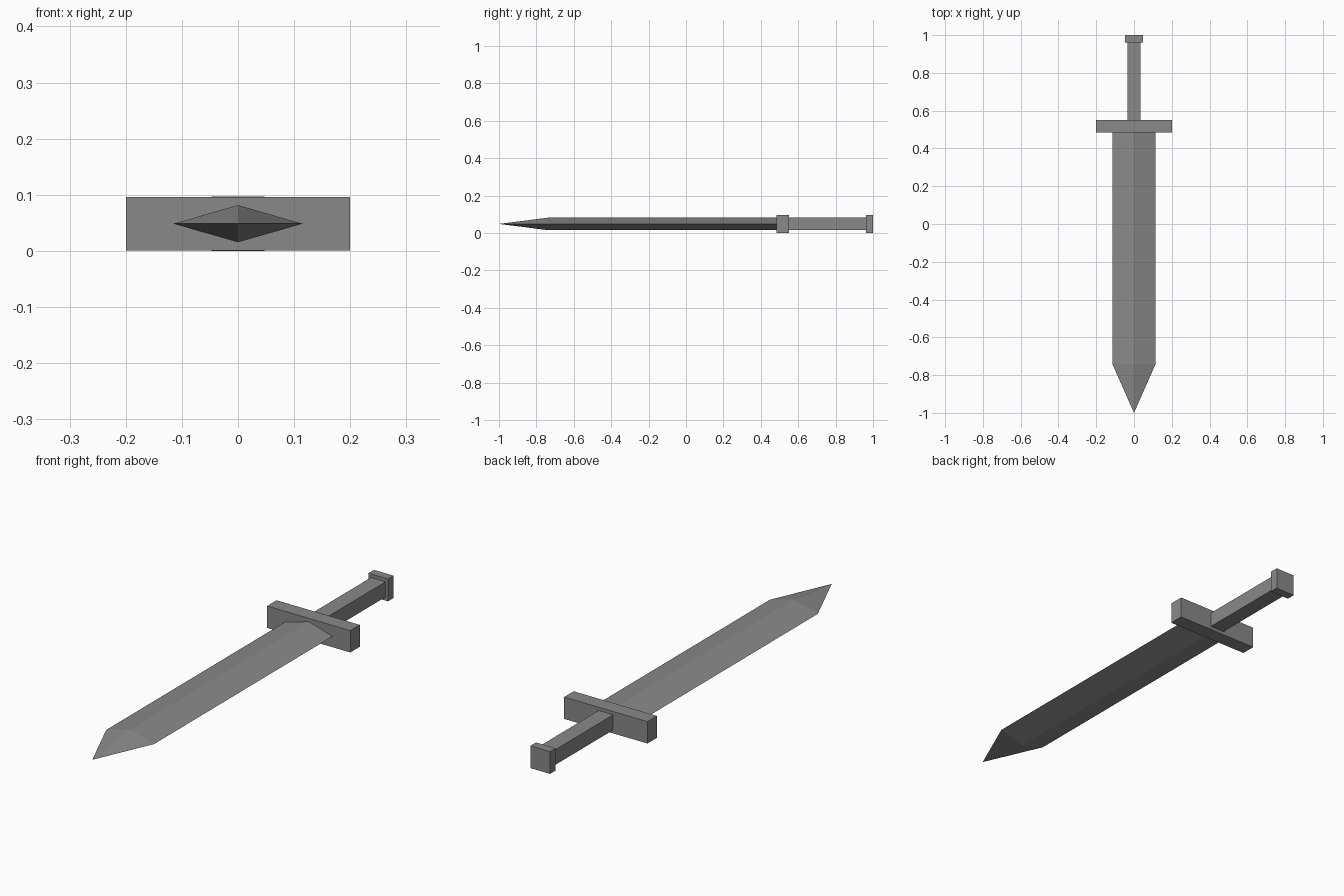
import bpy
import bmesh

if "Cube" in bpy.data.objects:
    bpy.data.objects.remove(bpy.data.objects["Cube"], do_unlink=True)

GREY = (0.25, 0.25, 0.25, 1.0)
MID_Z = 0.0485

steel = bpy.data.materials.new("grey steel")
steel.use_nodes = True
steel.diffuse_color = GREY
steel.node_tree.nodes["Principled BSDF"].inputs["Base Color"].default_value = GREY


def finish(name, bm):
    bmesh.ops.recalc_face_normals(bm, faces=bm.faces)
    mesh = bpy.data.meshes.new(name)
    bm.to_mesh(mesh)
    bm.free()
    mesh.materials.append(steel)
    obj = bpy.data.objects.new(name, mesh)
    bpy.context.collection.objects.link(obj)


def box(name, half_x, half_z, y0, y1):
    bm = bmesh.new()
    bmesh.ops.create_cube(bm, size=1)
    bmesh.ops.scale(bm, vec=(2 * half_x, y1 - y0, 2 * half_z), verts=bm.verts)
    bmesh.ops.translate(bm, vec=(0, (y0 + y1) / 2, MID_Z), verts=bm.verts)
    finish(name, bm)


def blade(half_x, half_z, base_y, shoulder_y, tip_y):
    # Diamond section swept from the guard to the shoulder, then to a point
    bm = bmesh.new()
    section = [(half_x, 0), (0, half_z), (-half_x, 0), (0, -half_z)]
    base, shoulder = [[bm.verts.new((x, y, MID_Z + z)) for x, z in section]
                      for y in (base_y, shoulder_y)]
    tip = bm.verts.new((0, tip_y, MID_Z))
    for i in range(4):
        j = (i + 1) % 4
        bm.faces.new((base[i], base[j], shoulder[j], shoulder[i]))
        bm.faces.new((shoulder[i], shoulder[j], tip))
    bm.faces.new(base)
    finish("blade", bm)


blade(0.115, 0.033, 0.49, -0.74, -1.0)

# Hilt
box("crossguard", 0.2, 0.0475, 0.485, 0.55)
box("grip", 0.035, 0.033, 0.545, 0.965)
box("pommel", 0.047, 0.0485, 0.962, 1.0)
